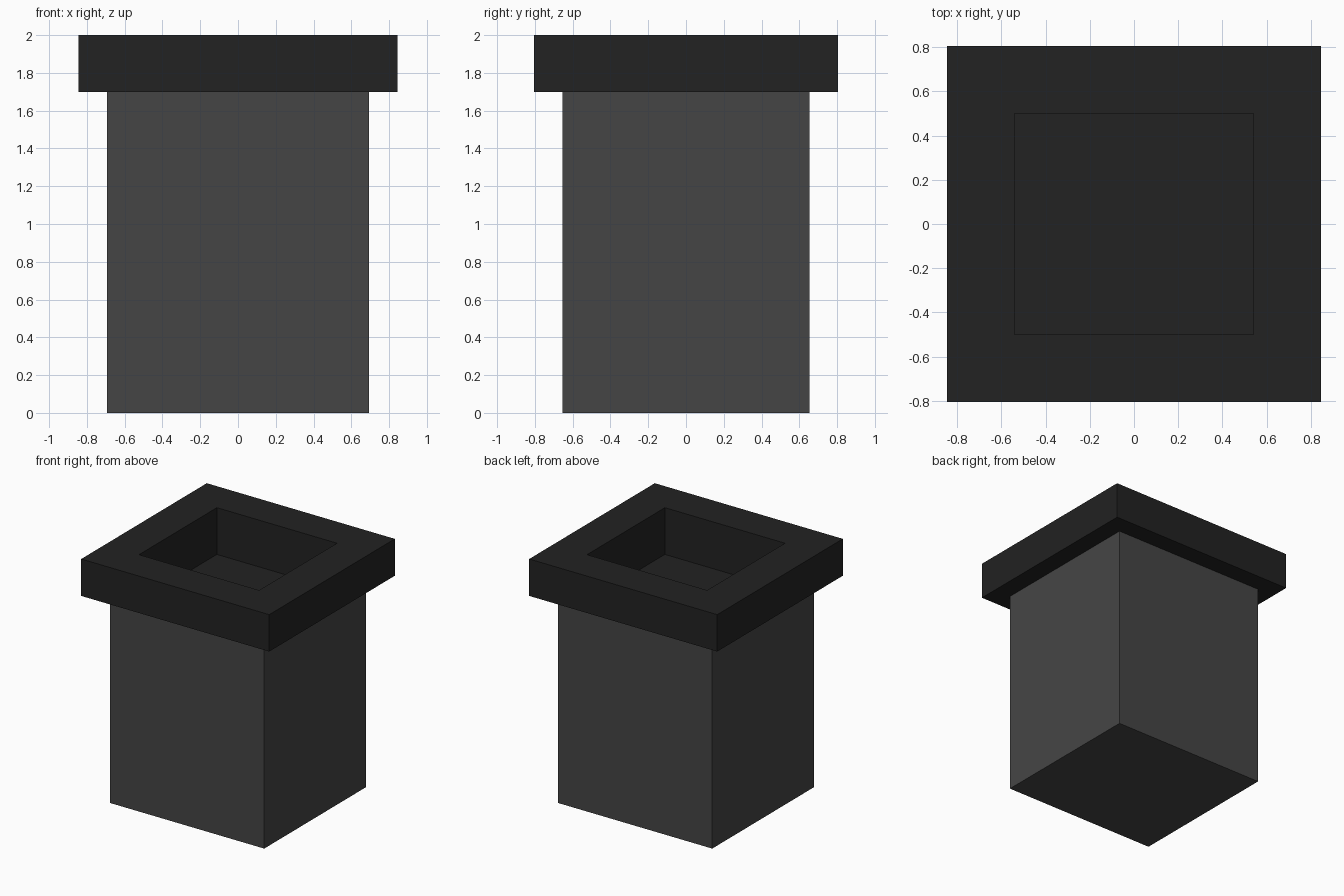
import bpy, bmesh

if "Cube" in bpy.data.objects:
    bpy.data.objects.remove(bpy.data.objects["Cube"])


def material(name, value):
    m = bpy.data.materials.new(name)
    m.diffuse_color = (value, value, value, 1.0)
    m.use_nodes = True
    m.node_tree.nodes["Principled BSDF"].inputs["Base Color"].default_value = m.diffuse_color
    return m


def stacked_rings(name, rings, mat, cap_first=False, cap_last=False):
    """Join rectangular rings (half width, half depth, height) into one shell."""
    bm = bmesh.new()
    loops = [[bm.verts.new((sx * hx, sy * hy, z))
              for sx, sy in ((-1, -1), (1, -1), (1, 1), (-1, 1))]
             for hx, hy, z in rings]
    for a, b in zip(loops, loops[1:]):
        for i in range(4):
            j = (i + 1) % 4
            bm.faces.new((a[i], a[j], b[j], b[i]))
    if cap_first:
        bm.faces.new(loops[0][::-1])
    if cap_last:
        bm.faces.new(loops[-1])
    mesh = bpy.data.meshes.new(name)
    bm.to_mesh(mesh)
    bm.free()
    mesh.materials.append(mat)
    obj = bpy.data.objects.new(name, mesh)
    bpy.context.collection.objects.link(obj)
    return obj


grey = material("dark_grey", 0.060)
black = material("near_black", 0.016)

# Main shaft, closed underneath and open where the rim sits
stacked_rings("shaft", [(0.693, 0.653, 0.0), (0.693, 0.653, 1.7)], grey, cap_first=True)

# Overhanging rim: underside, outer wall, top, then the sunken opening and its floor
stacked_rings("rim", [(0.693, 0.653, 1.7), (0.845, 0.806, 1.7), (0.845, 0.806, 2.0),
                      (0.54, 0.50, 2.0), (0.54, 0.50, 1.62)], black, cap_last=True)
